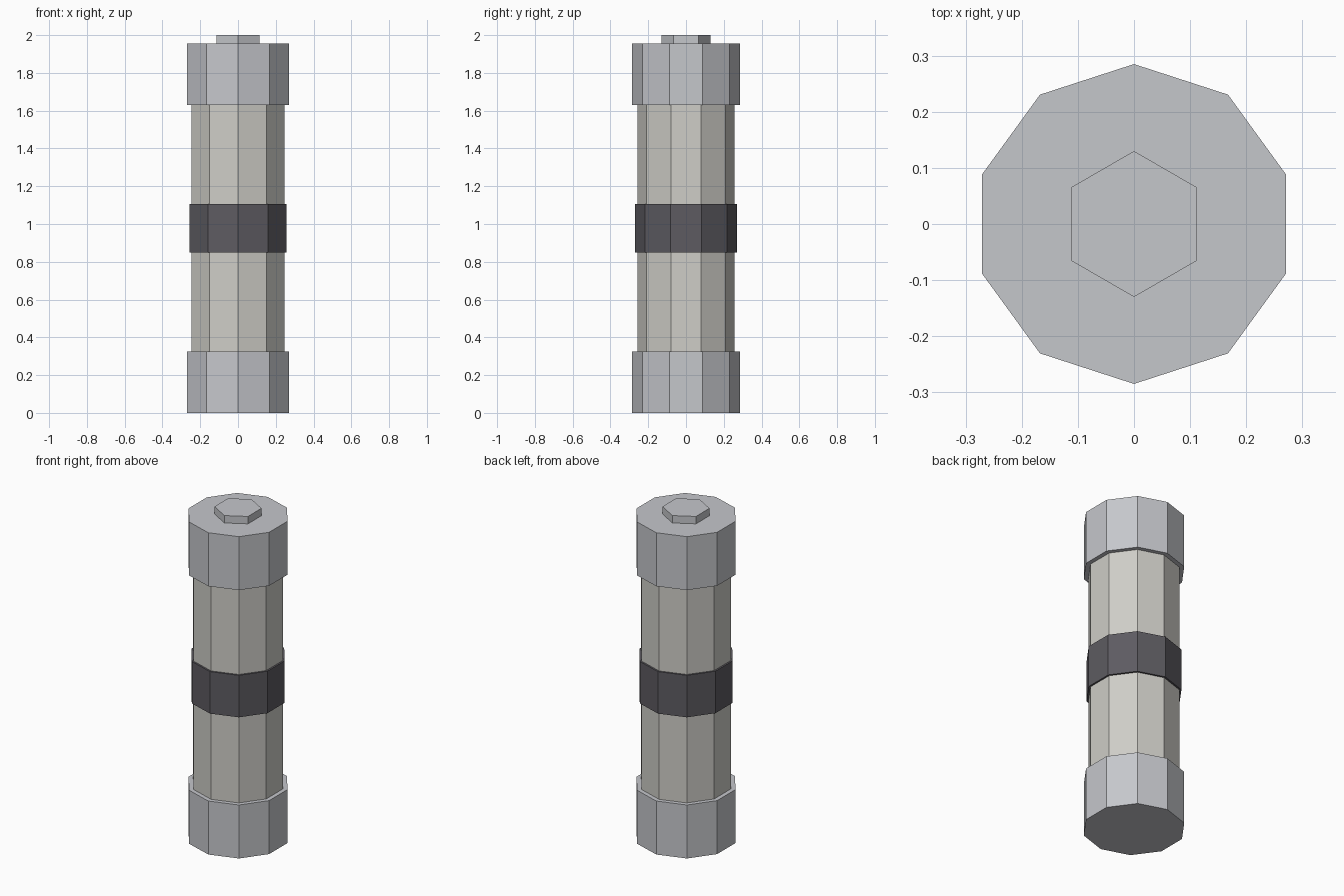
import bpy

if "Cube" in bpy.data.objects:
    bpy.data.objects.remove(bpy.data.objects["Cube"])


def material(name, rgb):
    mat = bpy.data.materials.new(name)
    mat.diffuse_color = (*rgb, 1)
    mat.use_nodes = True
    mat.node_tree.nodes["Principled BSDF"].inputs["Base Color"].default_value = mat.diffuse_color
    return mat


def prism(name, sides, radius, z0, z1, mat):
    # Flat-sided cylinder with a corner on the y axis
    bpy.ops.mesh.primitive_cylinder_add(
        vertices=sides, radius=radius, depth=z1 - z0,
        location=(0, 0, (z0 + z1) / 2))
    obj = bpy.context.object
    obj.name = name
    obj.data.materials.append(mat)
    return obj


metal = material("cap_metal", (0.56, 0.57, 0.60))
shell = material("pale_shell", (0.62, 0.61, 0.57))
dark = material("dark_band", (0.11, 0.105, 0.12))

# Main tube, running inside both end caps
prism("tube_body", 10, 0.258, 0.02, 1.94, shell)

# End caps
prism("bottom_cap", 10, 0.285, 0.0, 0.325, metal)
prism("top_cap", 10, 0.285, 1.63, 1.955, metal)

# Middle band
prism("middle_band", 10, 0.269, 0.85, 1.105, dark)

# Six-sided knob on top
prism("top_knob", 6, 0.13, 1.94, 2.0, metal)
